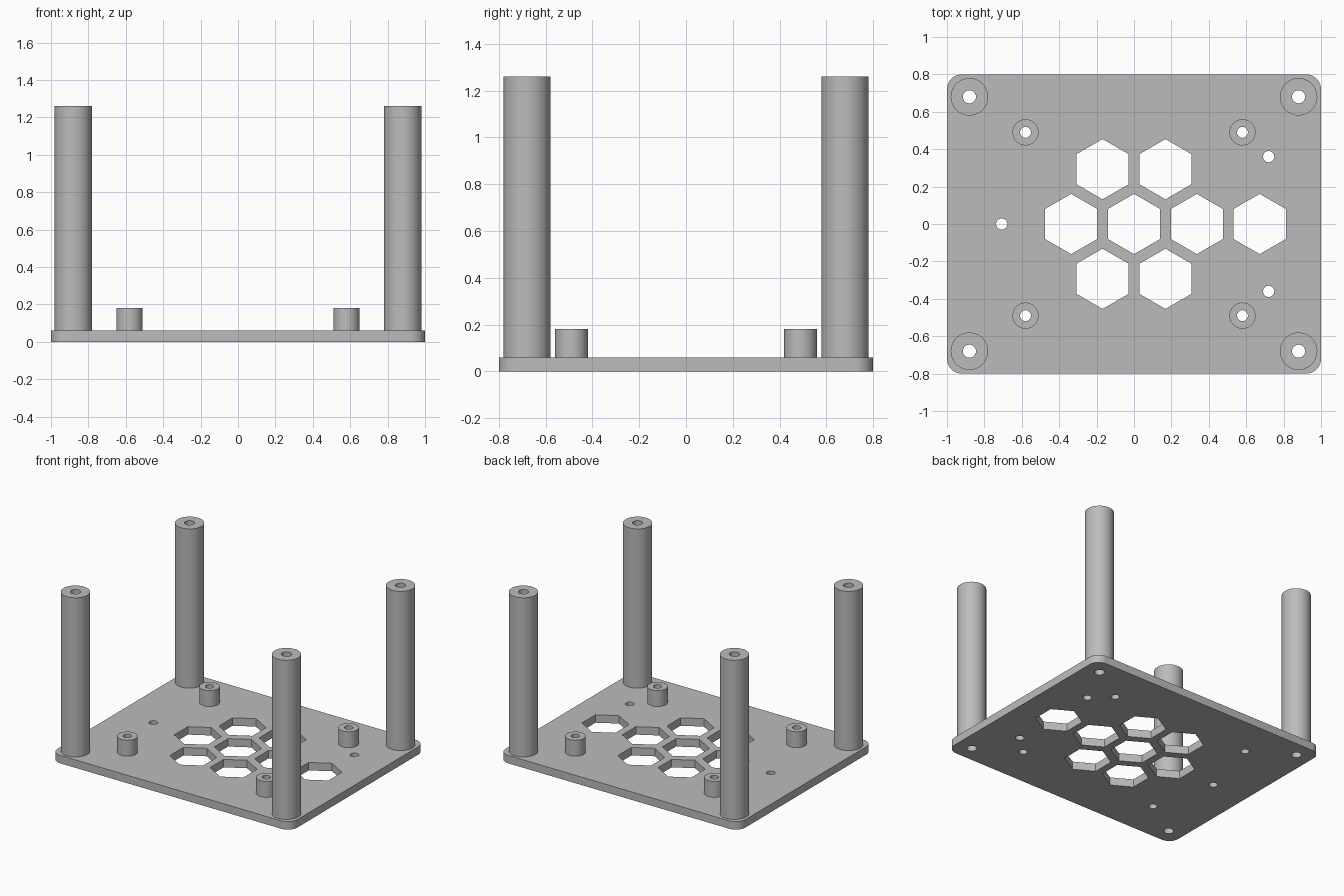
import bpy
import bmesh
from math import cos, sin, pi, radians

cube = bpy.data.objects.get("Cube")
if cube:
    bpy.data.objects.remove(cube, do_unlink=True)

GREY = (0.5, 0.5, 0.5, 1.0)
grey = bpy.data.materials.new("plain grey")
grey.use_nodes = True
grey.diffuse_color = GREY
grey.node_tree.nodes["Principled BSDF"].inputs["Base Color"].default_value = GREY

PLATE_TOP = 0.06


def ring(x, y, radius, sides=48, start=0.0):
    """Closed loop of points around a centre."""
    return [(x + radius * cos(start + 2 * pi * i / sides),
             y + radius * sin(start + 2 * pi * i / sides)) for i in range(sides)]


def rounded_rectangle(half_x, half_y, radius, steps=10):
    points = []
    corners = [(1, 1), (-1, 1), (-1, -1), (1, -1)]
    for quarter, (sx, sy) in enumerate(corners):
        cx, cy = sx * (half_x - radius), sy * (half_y - radius)
        for i in range(steps + 1):
            a = (quarter + i / steps) * pi / 2
            points.append((cx + radius * cos(a), cy + radius * sin(a)))
    return points


def extrude_profile(name, loops, bottom, top, location=(0, 0)):
    """Solid from an outline and its holes."""
    curve = bpy.data.curves.new(name + " profile", "CURVE")
    curve.dimensions = "2D"
    curve.fill_mode = "BOTH"
    curve.extrude = (top - bottom) / 2
    for loop in loops:
        spline = curve.splines.new("POLY")
        spline.points.add(len(loop) - 1)
        for point, (x, y) in zip(spline.points, loop):
            point.co = (x, y, 0, 1)
        spline.use_cyclic_u = True
    helper = bpy.data.objects.new(name + " helper", curve)
    bpy.context.collection.objects.link(helper)
    graph = bpy.context.evaluated_depsgraph_get()
    mesh = bpy.data.meshes.new_from_object(helper.evaluated_get(graph))
    bpy.data.objects.remove(helper, do_unlink=True)
    bpy.data.curves.remove(curve)

    # Weld the caps to the walls
    bm = bmesh.new()
    bm.from_mesh(mesh)
    bmesh.ops.remove_doubles(bm, verts=bm.verts, dist=0.0001)
    bmesh.ops.recalc_face_normals(bm, faces=bm.faces)
    bm.to_mesh(mesh)
    bm.free()

    mesh.materials.clear()
    mesh.materials.append(grey)
    part = bpy.data.objects.new(name, mesh)
    part.location = (*location, (bottom + top) / 2)
    bpy.context.collection.objects.link(part)
    bpy.ops.object.select_all(action="DESELECT")
    part.select_set(True)
    bpy.context.view_layer.objects.active = part
    bpy.ops.object.shade_smooth_by_angle(angle=radians(30))
    return part


# Hole layout
sides = [(x, y) for x in (-1, 1) for y in (-1, 1)]
posts = [(0.88 * sx, 0.68 * sy) for sx, sy in sides]
standoffs = [(0.58 * sx, 0.49 * sy) for sx, sy in sides]
screw_holes = [(-0.707, 0), (0.72, 0.36), (0.72, -0.36)]
PITCH = 0.336
vents = [(PITCH * i, 0) for i in (-1, 0, 1, 2)]
vents += [(PITCH / 2 * sx, 0.293 * sy) for sx, sy in sides]

# Base plate with vents and through holes
loops = [rounded_rectangle(1.0, 0.8, 0.08)]
loops += [ring(x, y, 0.161, 6, pi / 6) for x, y in vents]
loops += [ring(x, y, 0.035) for x, y in posts]
loops += [ring(x, y, 0.029) for x, y in standoffs]
loops += [ring(x, y, 0.03) for x, y in screw_holes]
extrude_profile("base_plate", loops, 0, PLATE_TOP)

# Hollow corner posts and short standoffs
for (sx, sy), post, standoff in zip(sides, posts, standoffs):
    place = ("front" if sy < 0 else "back") + ("_left" if sx > 0 else "_right")
    extrude_profile(place + "_post", [ring(0, 0, 0.1), ring(0, 0, 0.035)],
                    PLATE_TOP, 1.26, post)
    extrude_profile(place + "_standoff", [ring(0, 0, 0.07), ring(0, 0, 0.029)],
                    PLATE_TOP, 0.18, standoff)
